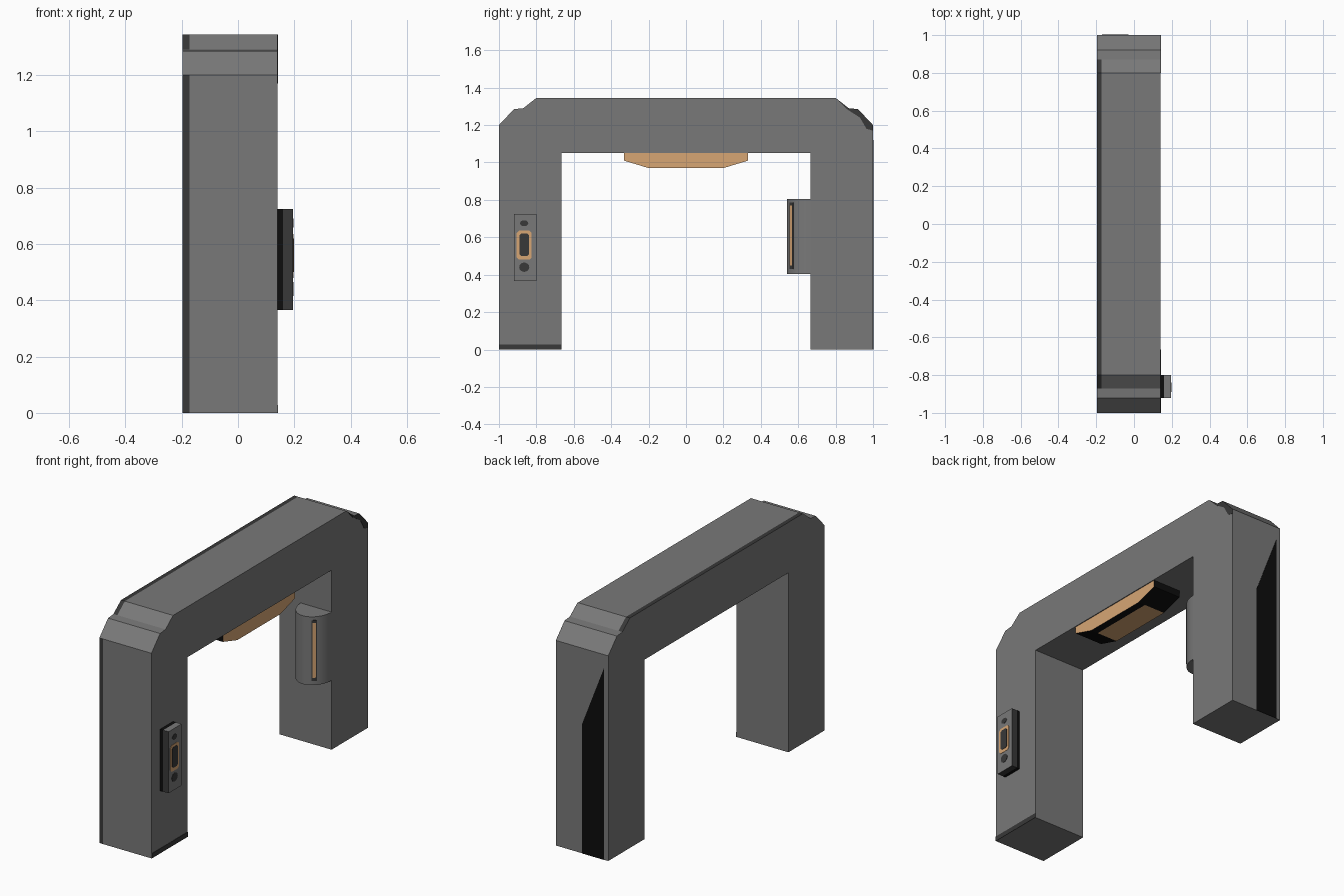
import bpy, bmesh, math

if "Cube" in bpy.data.objects:
    bpy.data.objects.remove(bpy.data.objects["Cube"])


def material(name, rgb):
    m = bpy.data.materials.new(name)
    m.diffuse_color = (*rgb, 1)
    m.use_nodes = True
    m.node_tree.nodes["Principled BSDF"].inputs["Base Color"].default_value = m.diffuse_color
    return m


GREY = material("mid grey", (0.19, 0.19, 0.19))
DARK = material("dark grey", (0.04, 0.04, 0.04))
BLACK = material("black", (0.004, 0.004, 0.004))
TAN = material("tan", (0.68, 0.38, 0.175))


def prism(name, pts, levels, axis, mats, rule=None):
    """Extrude a closed 2D profile along an axis through the given levels."""
    place = {"x": lambda u, v, t: (t, u, v),
             "y": lambda u, v, t: (u, t, v),
             "z": lambda u, v, t: (u, v, t)}[axis]
    bm = bmesh.new()
    rings = [[bm.verts.new(place(u, v, t)) for u, v in pts] for t in levels]
    n = len(pts)
    for a, b in zip(rings, rings[1:]):
        for i in range(n):
            j = (i + 1) % n
            bm.faces.new((a[i], a[j], b[j], b[i]))
    bm.faces.new(rings[0])
    bm.faces.new(rings[-1])
    bmesh.ops.recalc_face_normals(bm, faces=bm.faces)
    bm.normal_update()
    if rule:
        for f in bm.faces:
            f.material_index = rule(f.calc_center_median(), f.normal)
    me = bpy.data.meshes.new(name)
    bm.to_mesh(me)
    bm.free()
    for m in mats:
        me.materials.append(m)
    ob = bpy.data.objects.new(name, me)
    bpy.context.collection.objects.link(ob)
    return ob


def rect(u0, u1, v0, v1):
    return [(u0, v0), (u1, v0), (u1, v1), (u0, v1)]


def oval(u, v, ru, rv, n=16):
    return [(u + ru * math.cos(2 * math.pi * i / n),
             v + rv * math.sin(2 * math.pi * i / n)) for i in range(n)]


def cut_rect(u0, u1, v0, v1, c):
    return [(u0 + c, v0), (u1 - c, v0), (u1, v0 + c), (u1, v1 - c),
            (u1 - c, v1), (u0 + c, v1), (u0, v1 - c), (u0, v0 + c)]


# Arch frame with stepped corners and a dark rear edge band
half = [(0.665, 1.05), (0.665, 0), (1, 0), (1, 1.2), (0.92, 1.285), (0.87, 1.29), (0.8, 1.345)]
arch = half + [(-y, z) for y, z in reversed(half)]


def frame_rule(c, n):
    return int(c.x < -0.18 and abs(n.x) < 0.5 and (n.y < -0.9 and c.y < -0.9 or c.z > 1.3))


prism("arch_frame", arch, (-0.197, -0.172, 0.14), "x", (GREY, DARK), frame_rule)

# Dark trim plates on the frame
prism("foot_trim", rect(-1, -0.665, 0, 0.028), (0.14, 0.142), "x", (DARK,))
prism("corner_trim", [(0.8, 1.345), (0.87, 1.29), (0.92, 1.285), (1, 1.2), (1, 1.17),
                      (0.965, 1.18), (0.93, 1.24), (0.86, 1.285)],
      (0.14, 0.142), "x", (DARK,))
prism("side_black_panel", [(-0.17, 0), (-0.03, 0), (-0.03, 0.76), (-0.17, 1.12)],
      (1.0, 1.002), "y", (BLACK,))

# Lamp below the lintel
lamp = [(-0.332, 1.05), (-0.332, 1.01), (-0.2, 0.97), (0.2, 0.97), (0.332, 1.01), (0.332, 1.05)]
prism("ceiling_lamp", lamp, (-0.045, 0.09, 0.135), "x", (TAN, BLACK),
      lambda c, n: int(not (abs(n.x) > 0.5 or (n.z < -0.99 and c.x < 0.09))))

# Half-round scanner on the inner face of the far leg
CX, CY, RX, RY = 0.04, 0.665, 0.1, 0.125


def arc(a0, a1, n, k=0.0):
    return [(CX + (RX + k) * math.cos(math.radians(a0 + (a1 - a0) * i / n)),
             CY - (RY + k) * math.sin(math.radians(a0 + (a1 - a0) * i / n)))
            for i in range(n + 1)]


scanner = prism("scanner_drum", arc(0, 180, 24), (0.405, 0.805), "z", (GREY,))
for name, a0, a1, k, z0, z1, m in (("scanner_slot", 47, 62, 0.002, 0.43, 0.785, DARK),
                                   ("scanner_light", 50, 59, 0.004, 0.45, 0.77, TAN)):
    prism(name, arc(a0, a1, 4, k) + arc(a1, a0, 4, -0.003), (z0, z1), "z", (m,))

# Control box on the near leg
prism("control_base", rect(-0.92, -0.8, 0.365, 0.725), (0.14, 0.16), "x", (BLACK,))
prism("control_box", rect(-0.92, -0.8, 0.365, 0.725), (0.16, 0.195), "x", (DARK, GREY),
      lambda c, n: int(n.x > 0.5 or n.z > 0.5))
prism("control_ring", cut_rect(-0.905, -0.825, 0.48, 0.635, 0.012), (0.194, 0.197), "x", (TAN,))
prism("control_screen", cut_rect(-0.89, -0.84, 0.5, 0.62, 0.008), (0.194, 0.199), "x", (DARK,))
prism("upper_button", oval(-0.865, 0.675, 0.022, 0.016), (0.194, 0.197), "x", (DARK,))
prism("lower_button", oval(-0.865, 0.44, 0.027, 0.025), (0.194, 0.197), "x", (DARK,))

# Smooth the round scanner
bpy.context.view_layer.objects.active = scanner
scanner.select_set(True)
bpy.ops.object.shade_smooth_by_angle(angle=math.radians(30))
